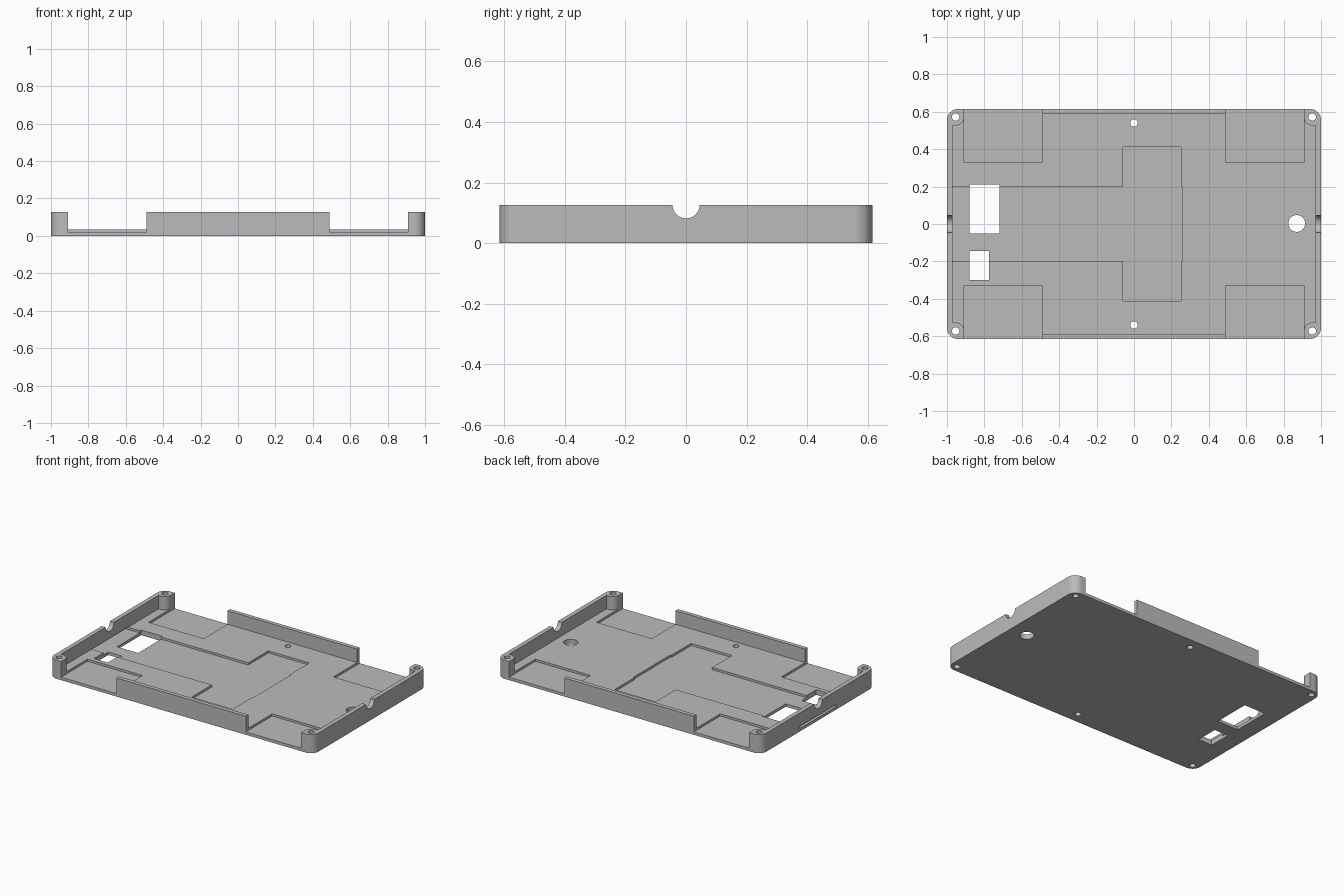
import bpy, bmesh, math

if "Cube" in bpy.data.objects:
    bpy.data.objects.remove(bpy.data.objects["Cube"])

LENGTH, WIDTH, HEIGHT = 1.0, 0.615, 0.127   # half length, half width, wall height
FLOOR, RECESS = 0.035, 0.02                 # floor and recess levels
ABOVE, BELOW = 0.2, -0.1                    # cutters overshoot the solid
POST = (0.953, 0.572)                       # screw post centre

grey = bpy.data.materials.new("plain grey")
grey.use_nodes = True
colour = (0.5, 0.5, 0.5, 1)
grey.diffuse_color = colour
grey.node_tree.nodes["Principled BSDF"].inputs["Base Color"].default_value = colour


def arc(cx, cy, r, start, end, steps):
    angles = [math.radians(start + (end - start) * i / steps) for i in range(steps + 1)]
    return [(cx + r * math.cos(a), cy + r * math.sin(a)) for a in angles]


def four_way(quadrant):
    """Mirror a counter-clockwise quadrant outline into all four quadrants."""
    half = quadrant + [(-x, y) for x, y in reversed(quadrant)]
    return half + [(-x, -y) for x, y in half]


def rect(x0, x1, y0, y1):
    return [(x0, y0), (x1, y0), (x1, y1), (x0, y1)]


def circle(x, y, r):
    return arc(x, y, r, 0, 360, 32)[:-1]


def prism(name, outline, z0, z1):
    bm = bmesh.new()
    face = bm.faces.new([bm.verts.new((x, y, z0)) for x, y in outline])
    top = bmesh.ops.extrude_face_region(bm, geom=[face])["geom"]
    verts = [v for v in top if isinstance(v, bmesh.types.BMVert)]
    bmesh.ops.translate(bm, verts=verts, vec=(0, 0, z1 - z0))
    bmesh.ops.recalc_face_normals(bm, faces=bm.faces)
    mesh = bpy.data.meshes.new(name)
    bm.to_mesh(mesh)
    bm.free()
    mesh.materials.append(grey)
    obj = bpy.data.objects.new(name, mesh)
    bpy.context.collection.objects.link(obj)
    return obj


# Solid block with rounded corners
tray = prism("case_tray", four_way(arc(LENGTH - 0.06, WIDTH - 0.06, 0.06, 0, 90, 12)), 0, HEIGHT)
cutters = []


def cut(name, outline, z0=BELOW, z1=ABOVE):
    obj = prism(name, outline, z0, z1)
    obj.hide_render = True
    cutters.append(obj)
    return obj


# Interior, leaving screw posts at the corners and gaps in the long walls
post_side = arc(*POST, 0.045, 270, 180, 10)
interior = [(0.97, POST[1] - 0.045)] + post_side + [
    (0.908, 0.7), (0.49, 0.7), (0.49, 0.587)]
cut("interior_cutter", four_way(interior), FLOOR)

# Sunken corner pads, open to the long sides
for sx in (-1, 1):
    for sy in (-1, 1):
        xs = sorted((sx * 0.49, sx * 0.908))
        ys = sorted((sy * 0.33, sy * 0.7))
        cut("pad_cutter", rect(*xs, *ys), RECESS)

# Sunken board bed, running out through a slot in the end wall
bed = [(0.258, 0), (0.258, 0.2), (0.25, 0.2), (0.25, 0.413), (-0.06, 0.413),
       (-0.06, 0.197), (-1.1, 0.197)]
bed += [(x, -y) for x, y in reversed(bed[1:])]
cut("bed_cutter", bed, RECESS, FLOOR)

# Openings through the floor
cut("large_window_cutter", rect(-0.88, -0.72, -0.05, 0.21))
cut("small_window_cutter", rect(-0.88, -0.775, -0.30, -0.145))
cut("round_opening_cutter", circle(0.87, 0.003, 0.045))
for sy in (-1, 1):
    cut("floor_screw_cutter", circle(0, sy * 0.54, 0.02))
    for sx in (-1, 1):
        cut("post_screw_cutter", circle(sx * POST[0], sy * POST[1], 0.02))

# Half-round cable notches in both end walls
notch = cut("notch_cutter", circle(0, 0, 0.045), -1.1, 1.1)
notch.rotation_euler = (0, math.pi / 2, 0)
notch.location = (0, 0, HEIGHT)

# Apply the cuts
bpy.context.view_layer.objects.active = tray
for obj in cutters:
    mod = tray.modifiers.new("cut", "BOOLEAN")
    mod.operation, mod.solver, mod.object = "DIFFERENCE", "EXACT", obj
    bpy.ops.object.modifier_apply(modifier=mod.name)
for obj in cutters:
    bpy.data.objects.remove(obj)

# Smooth the rounded corners and bores, keep hard edges
bpy.ops.object.select_all(action="DESELECT")
tray.select_set(True)
bpy.ops.object.shade_smooth_by_angle(angle=math.radians(30))
